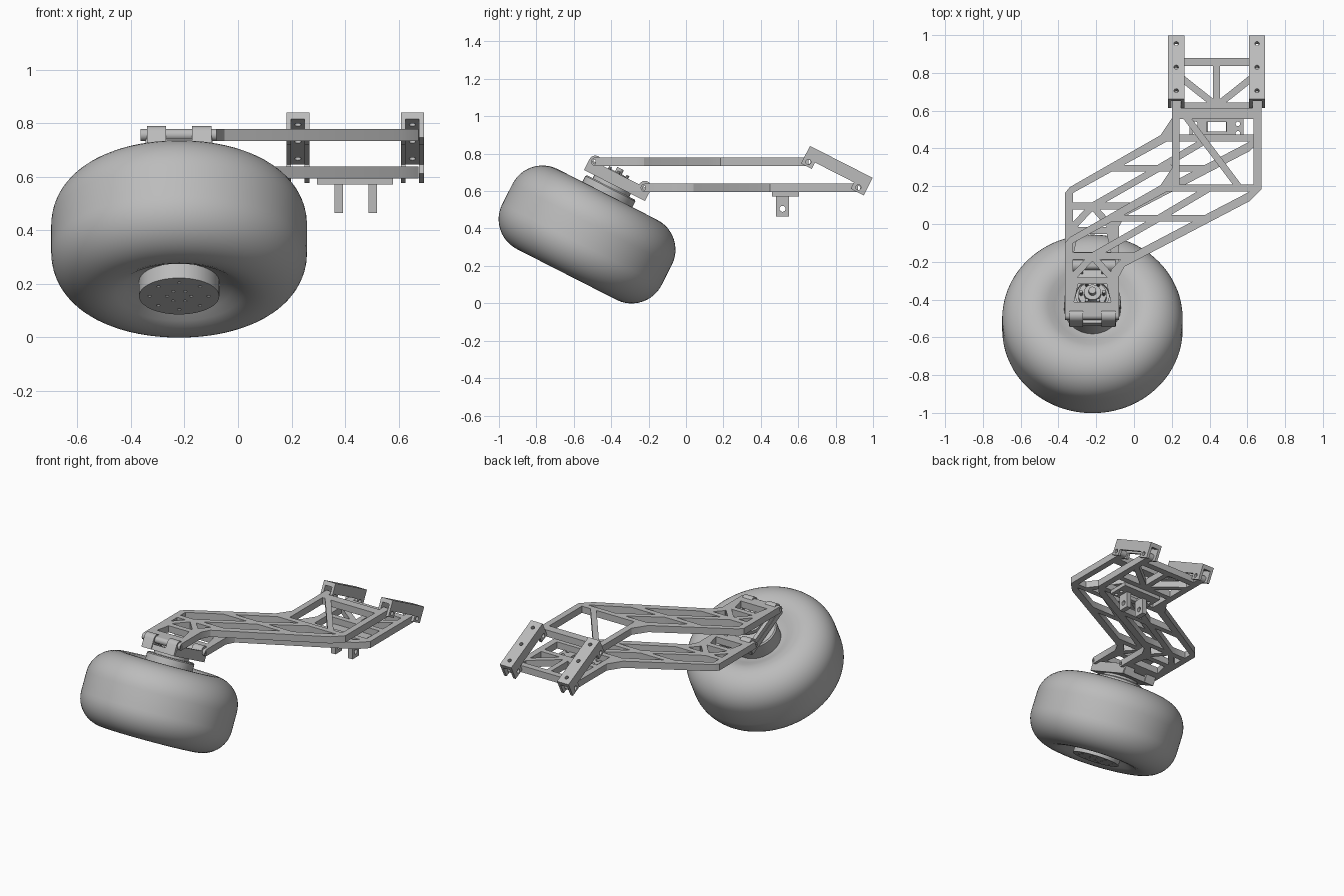
import bpy, bmesh
from math import radians, sin, cos, pi
from mathutils import Matrix, Vector

if "Cube" in bpy.data.objects:
    bpy.data.objects.remove(bpy.data.objects["Cube"])

grey = bpy.data.materials.new("light_grey")
grey.use_nodes = True
grey.diffuse_color = (0.5, 0.5, 0.5, 1)
grey.node_tree.nodes["Principled BSDF"].inputs["Base Color"].default_value = (0.5, 0.5, 0.5, 1)

# Tilted frame shared by wheel, knuckle and rear brackets (local z = wheel axle)
TILT = Matrix.Translation((0, -0.529, 0.368)) @ Matrix.Rotation(radians(-27), 4, 'X')
WHEEL_X = -0.22
WHEEL = TILT @ Matrix.Translation((WHEEL_X, 0, 0))
# Maps a flat outline (a, b) to (y, z), extruded along x
SIDE = Matrix(((0, 0, 1, 0), (1, 0, 0, 0), (0, 1, 0, 0), (0, 0, 0, 1)))


def add_mesh(name, mesh, matrix=Matrix()):
    mesh.transform(matrix)
    mesh.materials.clear()
    mesh.materials.append(grey)
    mesh.shade_smooth()
    mesh.set_sharp_from_angle(angle=radians(30))
    ob = bpy.data.objects.new(name, mesh)
    bpy.context.collection.objects.link(ob)
    return ob


def circle(x, y, r, n=16):
    return [(x + r * cos(2 * pi * i / n), y + r * sin(2 * pi * i / n)) for i in range(n)]


def rect(x0, x1, y0, y1):
    return [(x0, y0), (x1, y0), (x1, y1), (x0, y1)]


def plate(name, outline, holes, z0, z1, matrix=Matrix()):
    """Flat plate with cut-outs, from z0 to z1 in its own frame."""
    curve = bpy.data.curves.new(name, 'CURVE')
    curve.dimensions = '2D'
    curve.fill_mode = 'BOTH'
    curve.extrude = (z1 - z0) / 2
    for pts in [outline] + holes:
        s = curve.splines.new('POLY')
        s.points.add(len(pts) - 1)
        for p, (x, y) in zip(s.points, pts):
            p.co = (x, y, 0, 1)
        s.use_cyclic_u = True
    tmp = bpy.data.objects.new(name + "_outline", curve)
    bpy.context.collection.objects.link(tmp)
    deps = bpy.context.evaluated_depsgraph_get()
    mesh = bpy.data.meshes.new_from_object(tmp.evaluated_get(deps))
    bpy.data.objects.remove(tmp)
    bm = bmesh.new()
    bm.from_mesh(mesh)
    bmesh.ops.remove_doubles(bm, verts=bm.verts, dist=1e-5)
    bmesh.ops.recalc_face_normals(bm, faces=bm.faces)
    bm.to_mesh(mesh)
    bm.free()
    return add_mesh(name, mesh, matrix @ Matrix.Translation((0, 0, (z0 + z1) / 2)))


def lathe(name, profile, matrix, steps=96):
    """Turn an (r, z) profile about the local z axis."""
    bm = bmesh.new()
    vs = [bm.verts.new((r, 0, z)) for r, z in profile]
    es = [bm.edges.new(p) for p in zip(vs, vs[1:])]
    bmesh.ops.spin(bm, geom=vs + es, axis=(0, 0, 1), cent=(0, 0, 0), angle=2 * pi, steps=steps)
    bmesh.ops.remove_doubles(bm, verts=bm.verts, dist=1e-5)
    bmesh.ops.recalc_face_normals(bm, faces=bm.faces)
    mesh = bpy.data.meshes.new(name)
    bm.to_mesh(mesh)
    bm.free()
    return add_mesh(name, mesh, matrix)


def inset(poly, w):
    """Shrink a cell by w on every edge to leave bars between cells."""
    pts = [Vector(p) for p in poly]
    n = len(pts)
    if sum(pts[i].x * pts[i - 1].y - pts[i - 1].x * pts[i].y for i in range(n)) > 0:
        pts.reverse()
    out = []
    for i, p in enumerate(pts):
        d0, d1 = (p - pts[i - 1]).normalized(), (pts[(i + 1) % n] - p).normalized()
        n0, n1 = Vector((-d0.y, d0.x)), Vector((-d1.y, d1.x))
        out.append(tuple(p + (n0 + n1) * (w / (1 + n0.dot(n1)))))
    return out


# Tyre: rounded section with dished side walls
half = [(0.14, 0.175), (0.17, 0.186), (0.2, 0.203), (0.235, 0.224), (0.265, 0.236)]
half += [(0.298 + 0.18 * sin(a), 0.06 + 0.18 * cos(a)) for a in [i * pi / 24 for i in range(13)]]
lathe("tyre", half + [(r, -z) for r, z in reversed(half)], WHEEL)

# Hub with drilled outer face
lathe("hub", [(0, -0.225), (0.15, -0.225), (0.15, 0.275), (0.142, 0.282), (0, 0.282)], WHEEL, 48)
bolts = [circle(0.11 * cos(i * pi / 4), 0.11 * sin(i * pi / 4), 0.007, 10) for i in range(8)]
bolts += [circle(0.045 * cos(i * pi / 3), 0.045 * sin(i * pi / 3), 0.007, 10) for i in range(6)]
plate("hub_face", circle(0, 0, 0.15, 48), bolts, -0.24, -0.225, WHEEL)

# Stepped spindle on the inner side, with its ring of screws
lathe("spindle", [(0.11, 0.28), (0.11, 0.318), (0.075, 0.318), (0.075, 0.345), (0.045, 0.345),
                  (0.045, 0.37), (0.02, 0.37), (0.02, 0.395), (0, 0.395)], WHEEL, 32)
for i in range(6):
    a = i * pi / 3
    lathe("spindle_screw", [(0.009, 0.34), (0.009, 0.38), (0, 0.38)],
          WHEEL @ Matrix.Translation((0.06 * cos(a), 0.06 * sin(a), 0)), 10)

# Knuckle: open frame with four hinge ears
plate("knuckle_frame", rect(-0.345, -0.095, -0.165, 0.19),
      [circle(WHEEL_X, 0, 0.088, 32)], 0.30, 0.335, TILT)
for side in (-1, 1):
    x = WHEEL_X + side * 0.085
    for v in (-0.137, 0.161):
        ear = [(v - 0.034, 0.30), (v + 0.034, 0.30)]
        ear += [(v + 0.034 * cos(a), 0.366 + 0.034 * sin(a)) for a in [i * pi / 8 for i in range(9)]]
        plate("knuckle_ear", ear, [circle(v, 0.366, 0.014)], x - 0.036, x + 0.036, TILT @ SIDE)
    xr = WHEEL_X + side * 0.11
    plate("knuckle_rail", rect(-0.15, 0.17, 0.31, 0.365), [], xr - 0.012, xr + 0.012, TILT @ SIDE)

# Arm outline: wheel end, slanted middle, forked rear end
arm = [(-0.365, -0.485), (-0.08, -0.485), (-0.08, -0.28), (-0.05, -0.225), (0.61, 0.12),
       (0.675, 0.185), (0.675, 0.655), (0.627, 0.655), (0.627, 0.615), (0.248, 0.615),
       (0.248, 0.655), (0.2, 0.655), (0.2, 0.295), (0.14, 0.205), (-0.34, -0.07), (-0.365, -0.1)]
# Cells shared by both arms
cells = [
    [(-0.123, 0.03), (0.13, 0.03), (0.4, 0.19), (0.17, 0.19)],
    [(0.13, 0.03), (0.38, 0.03), (0.62, 0.155), (0.64, 0.19), (0.4, 0.19)],
    [(-0.341, -0.17), (-0.22, -0.17), (0.13, 0.03), (-0.123, 0.03), (-0.341, -0.09)],
    [(-0.22, -0.17), (0.0, -0.17), (0.38, 0.03), (0.13, 0.03)],
    [(-0.341, -0.17), (-0.341, -0.3), (-0.22, -0.17)],
    [(-0.22, -0.17), (-0.341, -0.3), (-0.104, -0.3)],
    [(-0.22, -0.17), (-0.104, -0.3), (-0.104, -0.25), (-0.03, -0.17)],
    [(-0.34, -0.43), (-0.1, -0.43), (-0.13, -0.3), (-0.31, -0.3)],
]
upper_rear = [
    [(0.224, 0.19), (0.56, 0.19), (0.27, 0.575), (0.224, 0.575)],
    [(0.56, 0.19), (0.651, 0.19), (0.651, 0.575), (0.27, 0.575)],
]
lower_rear = [[(0.224, 0.19), (0.651, 0.19), (0.651, 0.36), (0.224, 0.36)]]
for m in (lambda x: x, lambda x: 0.875 - x):
    lower_rear += [
        [(m(0.224), 0.59), (m(0.224), 0.53), (m(0.4375), 0.36), (m(0.4375), 0.59)],
        [(m(0.224), 0.36), (m(0.4375), 0.36), (m(0.224), 0.53)],
    ]
for name, rear, dy, z in (("upper", upper_rear, 0, 0.757), ("lower", lower_rear, 0.265, 0.617)):
    plate(name + "_arm", arm, [inset(c, 0.018) for c in cells + rear],
          z - 0.0225, z + 0.0225, Matrix.Translation((0, dy, 0)))
    # Hinge barrels and pins at both ends
    for part, y, x0, x1 in (("wheel_barrel", -0.485, -0.365, -0.08),
                            ("right_barrel", 0.655, 0.2, 0.248), ("left_barrel", 0.655, 0.627, 0.675)):
        plate(name + "_" + part, circle(y + dy, z, 0.0225, 20),
              [circle(y + dy, z, 0.012)], x0, x1, SIDE)

# Rear brackets: drilled top plate over two hooked side walls
wall = [(0.847, 0.95), (1.223, 0.95), (1.223, 0.858), (1.145, 0.858), (1.145, 0.896),
        (0.911, 0.896), (0.911, 0.858), (0.847, 0.858)]
for side, xc in (("right", 0.2235), ("left", 0.6515)):
    pins = [circle(v, 0.883, 0.014) for v in (0.878, 1.178)]
    for x in (xc - 0.034, xc + 0.034):
        plate(side + "_bracket_wall", wall, pins, x - 0.009, x + 0.009, TILT @ SIDE)
    plate(side + "_bracket_top", rect(xc - 0.043, xc + 0.043, 0.847, 1.223),
          [circle(xc, v, 0.012) for v in (0.895, 1.035, 1.175)], 0.935, 0.963, TILT)

# Damper mount hanging under the lower arm
plate("damper_plate", rect(0.295, 0.58, 0.46, 0.605),
      [rect(0.385, 0.49, 0.49, 0.54)] + [circle(x, y, 0.012) for x in (0.325, 0.55) for y in (0.48, 0.53)],
      0.572, 0.598)
for x in (0.36, 0.487):
    plate("damper_lug", rect(0.48, 0.552, 0.465, 0.58), [circle(0.516, 0.505, 0.016)],
          x, x + 0.033, SIDE)
